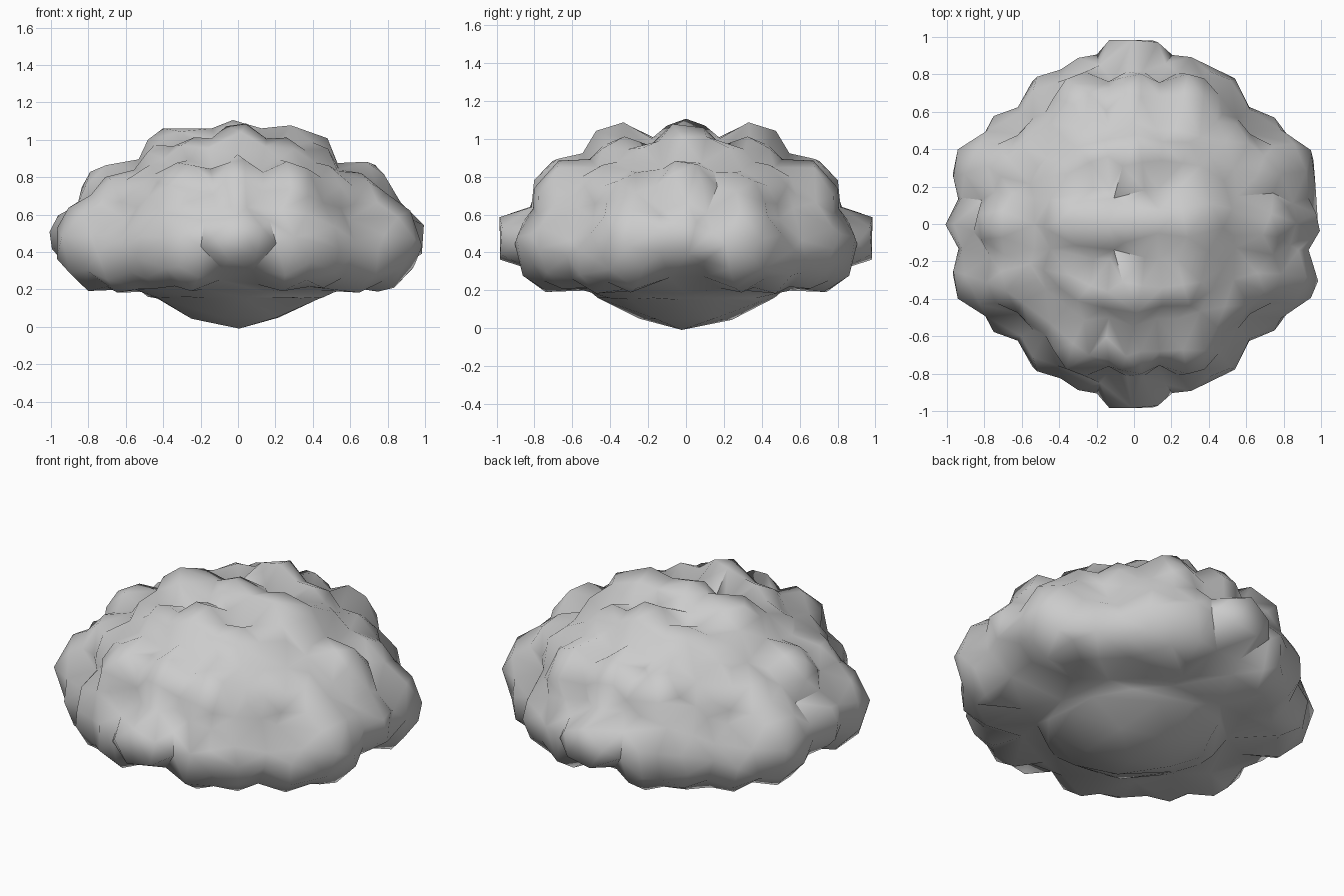
import bpy, bmesh, math, random
from mathutils import Vector

if "Cube" in bpy.data.objects:
    bpy.data.objects.remove(bpy.data.objects["Cube"])

random.seed(4)
CENTRE = Vector((0, 0, 0.5))

# Leaf puffs for one quadrant: centre, radii (mirrored over x and y)
PUFFS = [
    # side tips and lower rim
    ((0.79, 0.00, 0.48), (0.21, 0.17, 0.18)),
    ((0.71, 0.27, 0.45), (0.265, 0.23, 0.26)),
    ((0.57, 0.45, 0.38), (0.25, 0.17, 0.20)),
    ((0.40, 0.60, 0.44), (0.21, 0.22, 0.24)),
    ((0.24, 0.67, 0.43), (0.20, 0.23, 0.24)),
    ((0.00, 0.80, 0.47), (0.20, 0.25, 0.16)),
    # middle ring
    ((0.63, 0.00, 0.64), (0.23, 0.20, 0.25)),
    ((0.59, 0.26, 0.58), (0.23, 0.22, 0.25)),
    ((0.44, 0.40, 0.64), (0.19, 0.19, 0.23)),
    ((0.27, 0.58, 0.66), (0.20, 0.23, 0.23)),
    ((0.00, 0.60, 0.69), (0.17, 0.22, 0.22)),
    # crown
    ((0.38, 0.19, 0.76), (0.18, 0.19, 0.22)),
    ((0.22, 0.33, 0.79), (0.18, 0.19, 0.22)),
    ((0.28, 0.00, 0.86), (0.25, 0.20, 0.22)),
    ((0.00, 0.34, 0.87), (0.18, 0.20, 0.21)),
    ((0.00, 0.00, 0.90), (0.20, 0.20, 0.20)),
    # inner mass, flat lower mass and rounded underside
    ((0.00, 0.00, 0.54), (0.79, 0.73, 0.41)),
    ((0.00, 0.00, 0.36), (0.88, 0.83, 0.21)),
    ((0.00, 0.00, 0.25), (0.52, 0.52, 0.25)),
]


def mirrored(puffs):
    out = []
    for (x, y, z), r in puffs:
        for sx in ((1, -1) if x else (1,)):
            for sy in ((1, -1) if y else (1,)):
                out.append((Vector((x * sx, y * sy, z)), r))
    return out


def ray_exit(d, c, r):
    """Distance from CENTRE along d to the far side of an ellipsoid."""
    o = CENTRE - c
    a = sum((d[i] / r[i]) ** 2 for i in range(3))
    b = sum(d[i] * o[i] / r[i] ** 2 for i in range(3))
    k = sum((o[i] / r[i]) ** 2 for i in range(3)) - 1
    disc = b * b - a * k
    return (-b + math.sqrt(disc)) / a if disc > 0 else 0


# Bush foliage: a ball pushed out to the outline of all puffs
puffs = mirrored(PUFFS)
bm = bmesh.new()
bmesh.ops.create_icosphere(bm, subdivisions=5, radius=1)
for v in bm.verts:
    d = Vector((v.co.x, v.co.y, v.co.z * 0.6)).normalized()
    v.co = CENTRE + d * max(ray_exit(d, c, r) for c, r in puffs)
    # shallow cone underneath
    r = math.hypot(v.co.x, v.co.y)
    v.co.z = max(v.co.z, min(0.85 * r * r, 0.12 + 0.08 * r))
    # flat-ended tips
    v.co.x = max(-1, min(1, v.co.x))
    v.co.y = max(-0.985, min(0.985, v.co.y))
me = bpy.data.meshes.new("bush_foliage")
bm.to_mesh(me)
bm.free()
bush = bpy.data.objects.new("bush_foliage", me)
bpy.context.collection.objects.link(bush)
bush.select_set(True)
bpy.context.view_layer.objects.active = bush
bpy.ops.object.shade_smooth_by_angle(angle=math.radians(45))

# Reduce to the faceted low-poly look
dec = bush.modifiers.new("low_poly", 'DECIMATE')
dec.ratio = 0.16
